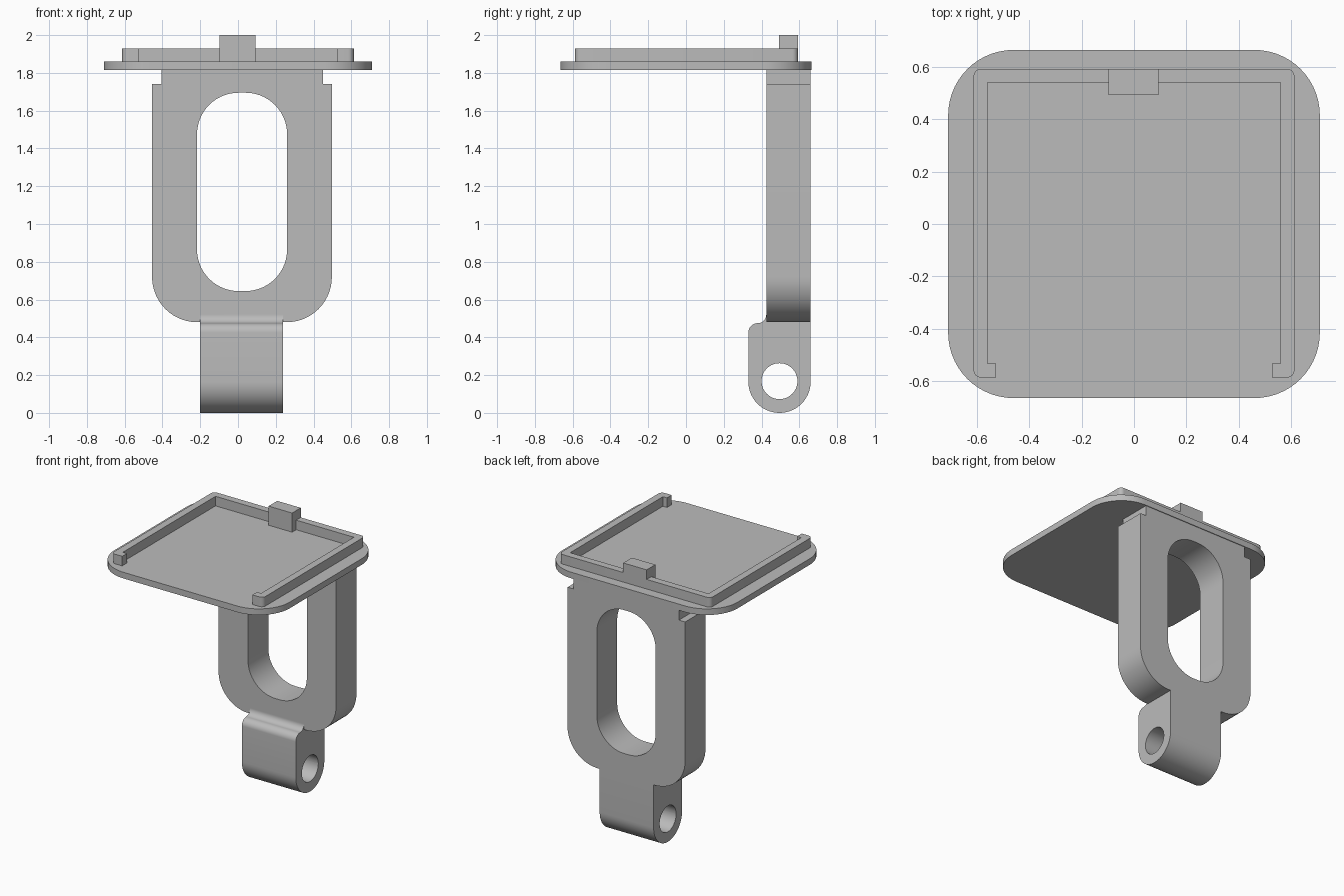
import bpy, bmesh, math
from mathutils import Vector

cube = bpy.data.objects.get("Cube")
if cube:
    bpy.data.objects.remove(cube, do_unlink=True)

grey = bpy.data.materials.new("plain_grey")
grey.use_nodes = True
colour = (0.5, 0.5, 0.5, 1)
grey.diffuse_color = colour
grey.node_tree.nodes["Principled BSDF"].inputs["Base Color"].default_value = colour


def rounded(corners, steps=14):
    """Outline of right-angled corners (u, v, radius), each turned into an arc."""
    points = []
    for i, (u, v, r) in enumerate(corners):
        p = Vector((u, v))
        if r == 0:
            points.append(p)
            continue
        a = (Vector(corners[i - 1][:2]) - p).normalized()
        b = (Vector(corners[(i + 1) % len(corners)][:2]) - p).normalized()
        centre = p + r * (a + b)
        for k in range(steps + 1):
            t = math.pi / 2 * k / steps
            points.append(centre - r * (b * math.cos(t) + a * math.sin(t)))
    return points


def box(u0, u1, v0, v1, r=0):
    return rounded([(u0, v0, r), (u1, v0, r), (u1, v1, r), (u0, v1, r)])


def prism(name, outline, axis, lo, hi):
    """Extrude an outline along an axis between lo and hi."""
    place = {"x": lambda u, v: (lo, u, v),
             "y": lambda u, v: (u, lo, v),
             "z": lambda u, v: (u, v, lo)}[axis]
    bm = bmesh.new()
    face = bm.faces.new([bm.verts.new(place(*p)) for p in outline])
    new = bmesh.ops.extrude_face_region(bm, geom=[face])["geom"]
    shift = Vector([hi - lo if a == axis else 0 for a in "xyz"])
    bmesh.ops.translate(bm, vec=shift, verts=[g for g in new if isinstance(g, bmesh.types.BMVert)])
    bmesh.ops.recalc_face_normals(bm, faces=bm.faces)
    mesh = bpy.data.meshes.new(name)
    bm.to_mesh(mesh)
    bm.free()
    mesh.materials.append(grey)
    obj = bpy.data.objects.new(name, mesh)
    bpy.context.collection.objects.link(obj)
    return obj


def select(obj):
    bpy.ops.object.select_all(action="DESELECT")
    obj.select_set(True)
    bpy.context.view_layer.objects.active = obj


def combine(obj, other, operation):
    """Apply a boolean and drop the helper."""
    mod = obj.modifiers.new(operation, "BOOLEAN")
    mod.operation, mod.object, mod.solver = operation, other, "EXACT"
    select(obj)
    bpy.ops.object.modifier_apply(modifier=mod.name)
    bpy.data.objects.remove(other, do_unlink=True)


# Top plate
plate = prism("top_plate", box(-0.71, 0.71, -0.665, 0.665, 0.25), "z", 1.815, 1.86)

# Raised rim, open at the front with short hooked ends
half = [(-0.56, 0.54, 0), (-0.56, -0.533, 0), (-0.527, -0.533, 0),
        (-0.527, -0.587, 0), (-0.613, -0.587, 0.03), (-0.613, 0.593, 0.03)]
rim_outline = half + [(-u, v, r) for u, v, r in reversed(half)]
rim = prism("raised_rim", rounded(rim_outline, 6), "z", 1.86, 1.93)

# Stop block on the back of the rim
block = prism("stop_block", box(-0.097, 0.093, 0.493, 0.593), "z", 1.86, 2.0)
combine(rim, block, "UNION")

# Upright bracket with shoulder notches and a long rounded opening
bracket = prism("upright_bracket", rounded([
    (-0.455, 0.48, 0.24), (0.497, 0.48, 0.24), (0.497, 1.74, 0), (0.45, 1.74, 0),
    (0.45, 1.815, 0), (-0.405, 1.815, 0), (-0.405, 1.74, 0), (-0.455, 1.74, 0)]),
    "y", 0.425, 0.66)
opening = prism("opening_cutter", box(-0.217, 0.26, 0.645, 1.695, 0.22), "y", 0.3, 0.8)
combine(bracket, opening, "DIFFERENCE")

# Hinge foot with rounded end, blended into the bracket
foot = prism("hinge_foot", rounded([
    (0.33, 0, 0.165), (0.66, 0, 0.165), (0.66, 0.525, 0), (0.425, 0.525, 0),
    (0.425, 0.475, 0.045), (0.33, 0.475, 0.05)]), "x", -0.2, 0.237)
pin_hole = prism("pin_hole_cutter", box(0.4, 0.59, 0.073, 0.263, 0.0949), "x", -0.5, 0.5)
combine(foot, pin_hole, "DIFFERENCE")
combine(bracket, foot, "UNION")

for part in (plate, rim, bracket):
    select(part)
    bpy.ops.object.shade_smooth_by_angle(angle=math.radians(30))
